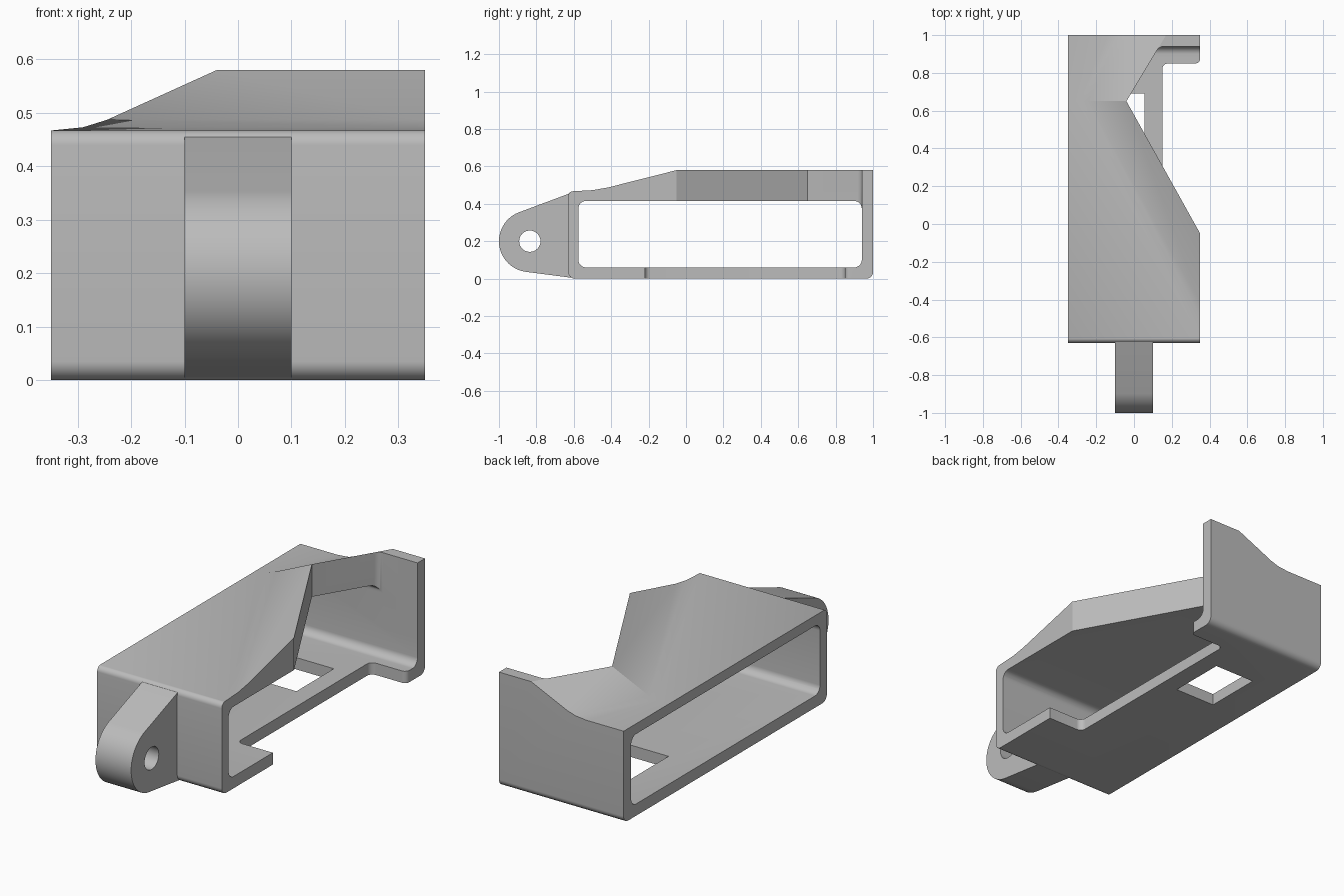
import bpy, bmesh, math
from mathutils import Vector

if "Cube" in bpy.data.objects:
    bpy.data.objects.remove(bpy.data.objects["Cube"], do_unlink=True)

grey = bpy.data.materials.new("plain grey")
grey.use_nodes = True
grey.diffuse_color = (0.5, 0.5, 0.5, 1)
grey.node_tree.nodes["Principled BSDF"].inputs["Base Color"].default_value = (0.5, 0.5, 0.5, 1)


def rounded(corners, steps=6):
    """Outline from (u, v, radius) corners, each rounded by an arc."""
    out = []
    n = len(corners)
    for i, (u, v, r) in enumerate(corners):
        p = Vector((u, v))
        if r == 0:
            out.append(p)
            continue
        a = (Vector(corners[i - 1][:2]) - p).normalized()
        b = (Vector(corners[(i + 1) % n][:2]) - p).normalized()
        half = a.angle(b) / 2
        start, end = p + a * r / math.tan(half), p + b * r / math.tan(half)
        centre = p + (a + b).normalized() * r / math.sin(half)
        for k in range(steps + 1):
            d = start.lerp(end, k / steps) - centre
            out.append(centre + d.normalized() * r)
    return out


def loft(name, rings):
    """Closed solid through matching rings of points."""
    bm = bmesh.new()
    loops = [[bm.verts.new(p) for p in ring] for ring in rings]
    n = len(loops[0])
    for a, b in zip(loops, loops[1:]):
        for i in range(n):
            bm.faces.new((a[i], a[(i + 1) % n], b[(i + 1) % n], b[i]))
    bm.faces.new(loops[0])
    bm.faces.new(loops[-1])
    bmesh.ops.recalc_face_normals(bm, faces=bm.faces)
    mesh = bpy.data.meshes.new(name)
    bm.to_mesh(mesh)
    bm.free()
    mesh.materials.append(grey)
    obj = bpy.data.objects.new(name, mesh)
    bpy.context.collection.objects.link(obj)
    return obj


def prism_x(name, outline, lo, hi):
    return loft(name, [[(x, u, v) for u, v in outline] for x in (lo, hi)])


def prism_z(name, outline, lo, hi):
    return loft(name, [[(u, v, z) for u, v in outline] for z in (lo, hi)])


def combine(obj, tool, operation):
    """Apply a boolean and discard the tool."""
    mod = obj.modifiers.new("cut", "BOOLEAN")
    mod.operation, mod.object, mod.solver = operation, tool, "EXACT"
    bpy.context.view_layer.objects.active = obj
    bpy.ops.object.modifier_apply(modifier=mod.name)
    bpy.data.objects.remove(tool, do_unlink=True)


def finish(obj):
    bpy.ops.object.select_all(action="DESELECT")
    obj.select_set(True)
    bpy.context.view_layer.objects.active = obj
    bpy.ops.object.shade_smooth_by_angle(angle=math.radians(25))


W = 0.35  # half width


def edge_x(y):
    """Ridge line of the roof, bent like a V."""
    return -0.04 + ((0.65 - y) * 0.557 if y < 0.65 else (y - 0.65) * 0.6)


# Outer block of the housing
housing = prism_x("housing", rounded([
    (-0.63, 0, 0.035), (1, 0, 0.035), (1, 0.62, 0), (-0.56, 0.62, 0),
    (-0.6, 0.468, 0), (-0.63, 0.468, 0.028)]), -W, W)

# Roof that swells up towards the ridge line
section = [(-1.5, 0.467), (-0.31, 0.467), (-0.25, 0.473), (-0.205, 0.487),
           (0, 0.58), (1.5, 0.58), (1.5, -0.2), (-1.5, -0.2)]
roof = loft("roof_shape", [[(edge_x(y) + u, y, z) for u, z in section]
                           for y in (-0.8, 0.65, 1.1)])
combine(housing, roof, "INTERSECT")

# Through opening from side to side
opening = prism_x("opening", rounded([
    (-0.575, 0.06, 0.04), (0.94, 0.06, 0.04),
    (0.94, 0.415, 0.04), (-0.575, 0.415, 0.04)]), -0.5, 0.5)
combine(housing, opening, "DIFFERENCE")

# V-shaped notch in the roof
notch = prism_z("roof_notch", rounded([
    (edge_x(-0.3), -0.3, 0), (edge_x(0.65), 0.65, 0),
    (edge_x(0.94), 0.94, 0.04), (0.6, 0.94, 0)]), 0.2, 0.8)
combine(housing, notch, "DIFFERENCE")

# Recess in the floor edge, with rounded tabs at both ends
recess = prism_z("floor_recess", rounded([
    (0.15, -0.22, 0.03), (0.15, 0.85, 0.03), (W, 0.85, 0.025),
    (W, 0.9, 0), (0.5, 0.9, 0), (0.5, -0.22, 0)]), -0.1, 0.2)
combine(housing, recess, "DIFFERENCE")

# Rectangular window in the floor
window = prism_z("floor_window", [(-0.175, 0.39), (0.055, 0.39),
                                  (0.055, 0.69), (-0.175, 0.69)], -0.1, 0.2)
combine(housing, window, "DIFFERENCE")
finish(housing)

# Mounting lug with a round pin hole
cy, cz, radius = -0.835, 0.2, 0.165
arc = [math.radians(112 + 151 * k / 28) for k in range(29)]
outline = [(cy + radius * math.cos(a), cz + radius * math.sin(a)) for a in arc]
lug = prism_x("mounting_lug", outline + [(-0.6, 0.003), (-0.6, 0.464)], -0.1, 0.1)
turn = [math.tau * k / 32 for k in range(32)]
pin = prism_x("pin_hole", [(cy + 0.057 * math.cos(a), cz + 0.057 * math.sin(a))
                           for a in turn], -0.2, 0.2)
combine(lug, pin, "DIFFERENCE")
finish(lug)
